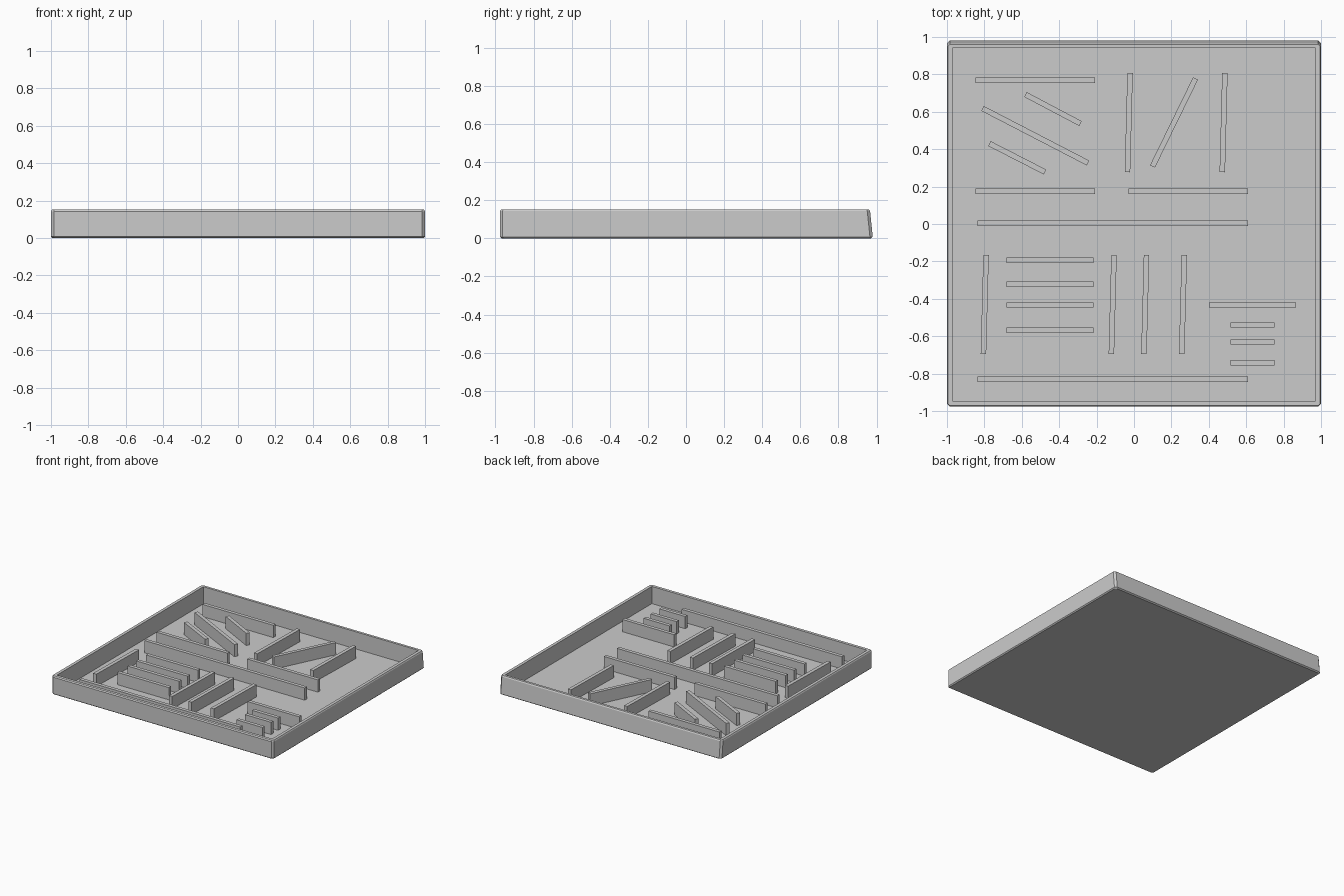
import bpy, bmesh, math

if "Cube" in bpy.data.objects:
    bpy.data.objects.remove(bpy.data.objects["Cube"])


def finish(bm, name):
    bmesh.ops.recalc_face_normals(bm, faces=bm.faces)
    mesh = bpy.data.meshes.new(name)
    bm.to_mesh(mesh)
    bm.free()
    obj = bpy.data.objects.new(name, mesh)
    bpy.context.collection.objects.link(obj)
    return obj


# Open tray: stacked rings (half width, front y, back y, corner cut, z)
# running from the underside, up the outside, over the rim, down to the floor
RINGS = [
    (0.992, -0.967, 0.970, 0.014, 0.000),
    (1.000, -0.977, 0.980, 0.015, 0.008),
    (1.000, -0.977, 0.966, 0.015, 0.143),
    (0.995, -0.970, 0.960, 0.010, 0.152),
    (0.970, -0.946, 0.940, 0.001, 0.152),
    (0.970, -0.946, 0.940, 0.001, 0.012),
]
bm = bmesh.new()
loops = []
for w, f, b, c, z in RINGS:
    outline = [(-w, f + c), (-w + c, f), (w - c, f), (w, f + c),
               (w, b - c), (w - c, b), (-w + c, b), (-w, b - c)]
    loops.append([bm.verts.new((x, y, z)) for x, y in outline])
for lo, hi in zip(loops, loops[1:]):
    for i in range(8):
        j = (i + 1) % 8
        bm.faces.new((lo[i], lo[j], hi[j], hi[i]))
bm.faces.new(loops[0])
bm.faces.new(loops[-1])
finish(bm, "tray")

# Partition walls standing on the tray floor
THICK, Z0, Z1 = 0.029, 0.010, 0.112


def partition(name, x0, y0, x1, y1):
    length = math.hypot(x1 - x0, y1 - y0)
    bm = bmesh.new()
    bmesh.ops.create_cube(bm, size=1)
    bmesh.ops.scale(bm, vec=(length, THICK, Z1 - Z0), verts=bm.verts)
    obj = finish(bm, name)
    obj.location = ((x0 + x1) / 2, (y0 + y1) / 2, (Z0 + Z1) / 2)
    obj.rotation_euler.z = math.atan2(y1 - y0, x1 - x0)


# Crosswise partitions: x start, x end, y positions
CROSSWISE = [
    ("long_wall", -0.837, 0.609, [0.004, -0.829]),
    ("left_wall", -0.848, -0.209, [0.768, 0.175]),
    ("right_wall", -0.029, 0.609, [0.175]),
    ("left_shelf", -0.682, -0.217, [-0.194, -0.323, -0.433, -0.567]),
    ("right_shelf", 0.400, 0.866, [-0.433]),
    ("short_shelf", 0.516, 0.750, [-0.540, -0.631, -0.741]),
]
for name, x0, x1, ys in CROSSWISE:
    for y in ys:
        partition(name, x0, y, x1, y)

# Lengthwise partitions, leaning slightly in plan: y start, y end, x centres
LENGTHWISE = [
    ("back_divider", 0.277, 0.808, [-0.028, 0.479]),
    ("front_divider", -0.695, -0.165, [-0.798, -0.114, 0.060, 0.262]),
]
for name, y0, y1, xs in LENGTHWISE:
    for x in xs:
        partition(name, x - 0.007, y0, x + 0.007, y1)

# Diagonal partitions
DIAGONALS = [
    (0.099, 0.308, 0.329, 0.778),
    (-0.580, 0.692, -0.286, 0.537),
    (-0.810, 0.618, -0.246, 0.326),
    (-0.773, 0.430, -0.476, 0.278),
]
for ends in DIAGONALS:
    partition("diagonal_wall", *ends)
